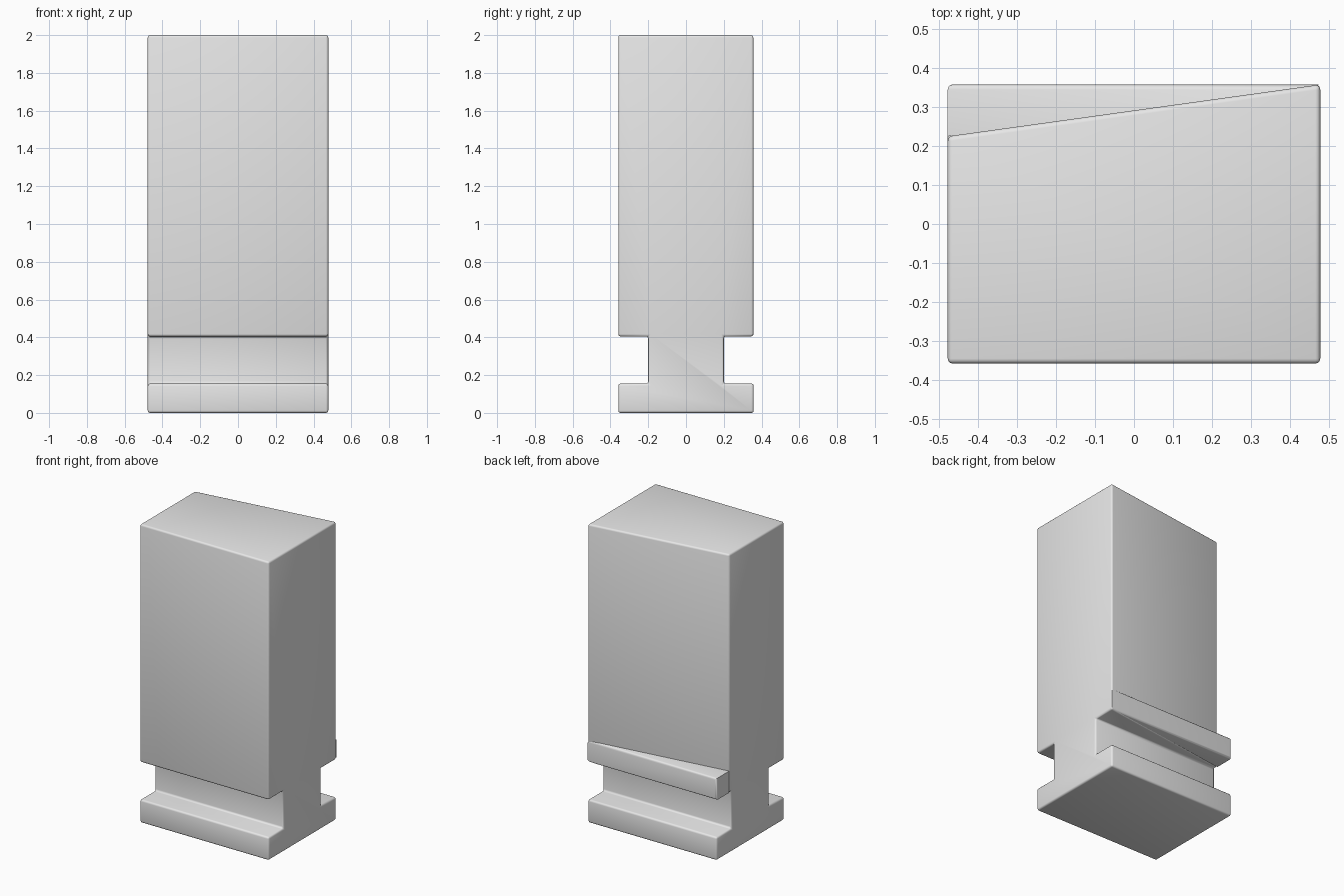
import bpy, bmesh

if "Cube" in bpy.data.objects:
    bpy.data.objects.remove(bpy.data.objects["Cube"])

HX, HY = 0.478, 0.358      # half width and half depth
STEM = 0.20                # half depth of the neck
Z_FOOT, Z_NECK, Z_LIP, Z_TOP = 0.155, 0.405, 0.55, 2.0
Y_CUT = 0.225              # back of the tapered block at the left end
R = 0.013                  # edge rounding

grey = bpy.data.materials.new("plain_grey")
grey.diffuse_color = (0.8, 0.8, 0.8, 1)
grey.use_nodes = True
grey.node_tree.nodes["Principled BSDF"].inputs["Base Color"].default_value = grey.diffuse_color


def prism(name, ring_a, ring_b, pick=None):
    """Solid between two matching rings, with rounded edges chosen by pick."""
    bm = bmesh.new()
    a = [bm.verts.new(p) for p in ring_a]
    b = [bm.verts.new(p) for p in ring_b]
    bm.faces.new(a)
    bm.faces.new(b)
    n = len(a)
    for i in range(n):
        j = (i + 1) % n
        bm.faces.new((a[i], a[j], b[j], b[i]))
    bmesh.ops.recalc_face_normals(bm, faces=bm.faces)
    edges = [e for e in bm.edges if pick is None or pick(e)]
    bmesh.ops.bevel(bm, geom=edges, offset=R, segments=3, profile=0.5,
                    affect='EDGES', clamp_overlap=True)
    me = bpy.data.meshes.new(name)
    bm.to_mesh(me)
    bm.free()
    me.materials.append(grey)
    ob = bpy.data.objects.new(name, me)
    bpy.context.collection.objects.link(ob)
    bpy.context.view_layer.objects.active = ob
    ob.select_set(True)
    bpy.ops.object.shade_smooth_by_angle(angle=0.7)
    ob.select_set(False)
    return ob


# Block, neck and foot: one side profile whose upper back tapers along x
def side(x, back):
    return [(x, y, z) for y, z in [
        (-HY, 0), (HY, 0), (HY, Z_FOOT), (STEM, Z_FOOT), (STEM, Z_NECK),
        (back, Z_NECK), (back, Z_TOP), (-HY, Z_TOP), (-HY, Z_NECK),
        (-STEM, Z_NECK), (-STEM, Z_FOOT), (-HY, Z_FOOT)]]


prism("tapered_block", side(-HX, Y_CUT), side(HX, HY))


# Wedge-shaped lip filling the taper above the neck, rounded on its back edges
def plan(z):
    return [(-HX, Y_CUT, z), (HX, HY, z), (-HX, HY, z)]


prism("back_lip", plan(Z_NECK), plan(Z_LIP),
      lambda e: all(v.co.y > HY - 1e-4 for v in e.verts)
      and min(v.co.x for v in e.verts) < 0)
